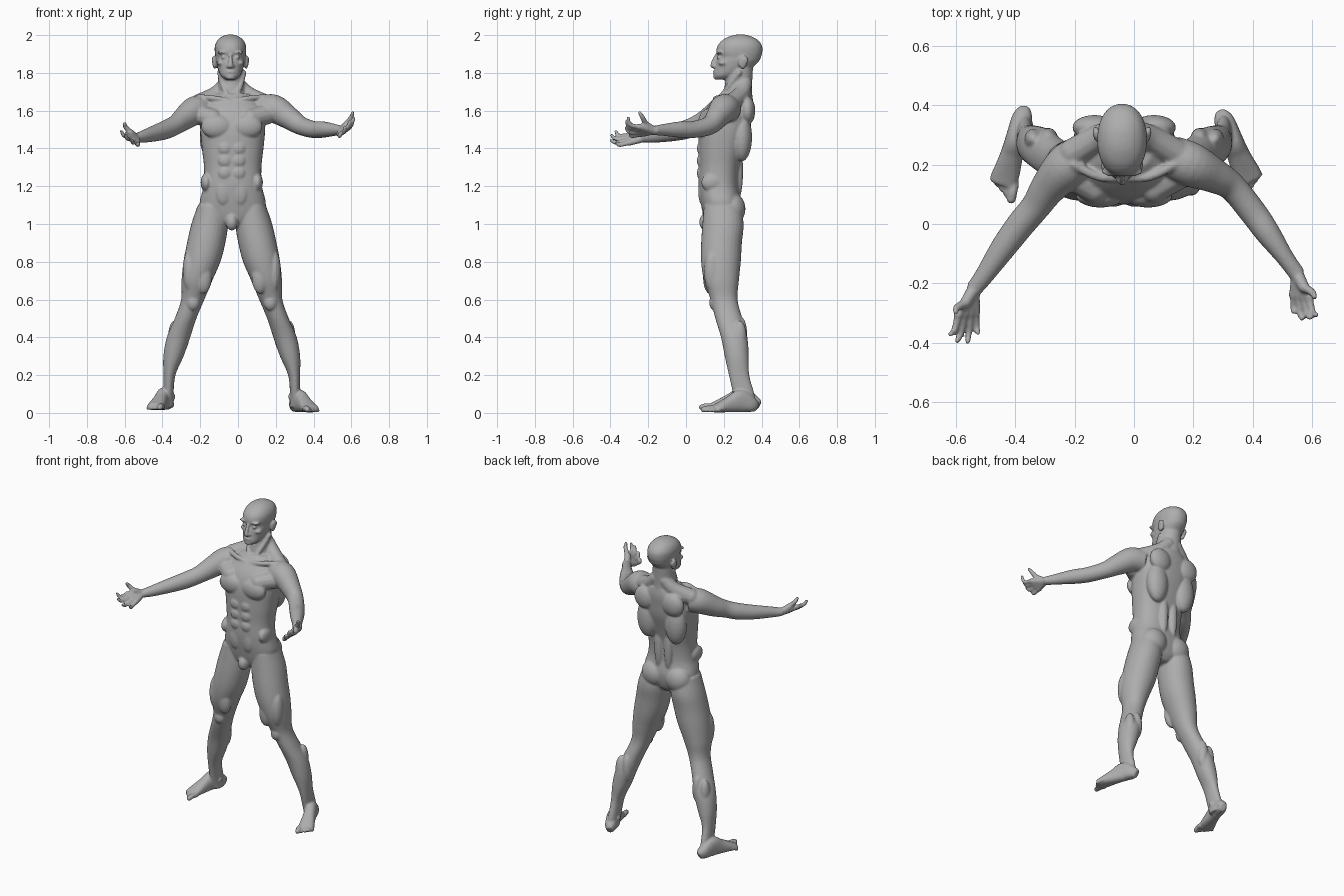
import bpy, bmesh, math
from mathutils import Vector, Matrix

cube = bpy.data.objects.get("Cube")
if cube:
    bpy.data.objects.remove(cube, do_unlink=True)

MID = -.033          # the body's plane of symmetry in x
UP = Vector((0, 0, 1))
bm = bmesh.new()


def spline(rows, steps=5):
    """Smoothly interpolate a list of equal-length sections."""
    result = []
    for i in range(len(rows) - 1):
        before, start = rows[max(i - 1, 0)], rows[i]
        end, after = rows[i + 1], rows[min(i + 2, len(rows) - 1)]
        for s in range(steps):
            t = s / steps
            result.append([q + t / 2 * (r - p + t * (2*p - 5*q + 4*r - w + t * (3*q - p - 3*r + w)))
                           for p, q, r, w in zip(before, start, end, after)])
    return result + [list(rows[-1])]


def loft(sections, power=2, upright=False, sides=28):
    """Skin rounded cross-sections given as x, y, z, half width, half depth."""
    rows = spline(sections)
    rings = []
    for i, row in enumerate(rows):
        across, depth = Vector((1, 0, 0)), Vector((0, 1, 0))
        if not upright:
            ahead = Vector(rows[min(i + 1, len(rows) - 1)][:3]) - Vector(rows[max(i - 1, 0)][:3])
            across = ahead.cross(UP).normalized()
            depth = across.cross(ahead).normalized()
        ring = []
        for k in range(sides):
            angle = math.tau * k / sides
            c, s = math.cos(angle), math.sin(angle)
            c = math.copysign(abs(c) ** (2 / power), c)
            s = math.copysign(abs(s) ** (2 / power), s)
            ring.append(bm.verts.new(Vector(row[:3]) + across * row[3] * c + depth * row[4] * s))
        rings.append(ring)
    for low, high in zip(rings, rings[1:]):
        for k in range(sides):
            n = (k + 1) % sides
            bm.faces.new((low[k], low[n], high[n], high[k]))
    bm.faces.new(rings[0][::-1])
    bm.faces.new(rings[-1])


def ball(centre, radii):
    bmesh.ops.create_icosphere(bm, subdivisions=3, radius=1,
                               matrix=Matrix.LocRotScale(Vector(centre), None, Vector(radii)))


def cord(points, start, end):
    """A round-ended tapering strand through the given points."""
    n = len(points) - 1
    radii = [start + (end - start) * i / n for i in range(n + 1)]
    loft([(*p, r, r) for p, r in zip(points, radii)], sides=12)
    ball(points[0], [start] * 3)
    ball(points[-1], [end] * 3)


def pair(x, y, z, radii):
    """A muscle on both sides of the body."""
    for side in (-1, 1):
        ball((MID + side * x, y, z), radii)


def pair_cord(points, start, end):
    for side in (-1, 1):
        cord([(MID + side * x, y, z) for x, y, z in points], start, end)


def stack(rows, x, power):
    """Upright loft from rows of height, front, back and half width."""
    loft([(x, (f + b) / 2, z, w, (b - f) / 2) for z, f, b, w in rows], power, True, 40)


# Torso
stack([(.98, .13, .25, .05), (1.02, .10, .28, .13), (1.1, .08, .295, .175), (1.2, .066, .28, .155),
       (1.3, .068, .285, .152), (1.4, .066, .31, .163), (1.5, .068, .34, .172),
       (1.58, .09, .35, .17), (1.64, .13, .355, .15), (1.69, .18, .35, .09)], MID + .005, 2.4)

# Chest, belly, back and seat muscles
pair(.08, .095, 1.515, (.083, .04, .062))
for height in (1.4, 1.335, 1.27):
    pair(.036, .075, height, (.035, .017, .034))
pair(.045, .085, 1.17, (.04, .02, .07))
pair(.135, .14, 1.22, (.03, .06, .05))
pair(.1, .295, 1.46, (.07, .055, .13))
pair(.1, .325, 1.6, (.075, .042, .075))
pair(.035, .28, 1.28, (.028, .022, .14))
pair(.085, .245, 1.08, (.085, .07, .085))
ball((MID, .105, 1.01), (.032, .035, .045))

# Neck, shoulder slopes, neck tendons and collar bones
loft([(MID, .275, 1.62, .09, .08), (-.035, .275, 1.7, .074, .075),
      (-.037, .28, 1.76, .069, .071), (-.04, .285, 1.83, .065, .07)], upright=True)
pair_cord([(.03, .31, 1.74), (.085, .29, 1.685), (.17, .24, 1.64)], .04, .05)
pair_cord([(.062, .28, 1.8), (.045, .225, 1.73), (.015, .175, 1.66)], .016, .012)
pair_cord([(.02, .155, 1.652), (.09, .16, 1.665), (.17, .2, 1.672)], .014, .016)
pair_cord([(.1, .12, 1.56), (.18, .17, 1.58)], .05, .055)

# Head
HEAD = -.04
stack([(1.764, .16, .22, .025), (1.785, .147, .27, .05), (1.82, .153, .34, .066), (1.86, .158, .385, .076),
       (1.885, .168, .397, .079), (1.91, .16, .404, .083), (1.945, .168, .402, .082),
       (1.975, .195, .38, .067), (1.995, .235, .34, .04), (2.003, .27, .31, .013)], HEAD, 2.15)
cord([(HEAD, .158, 1.89), (HEAD, .146, 1.86), (HEAD, .142, 1.838)], .009, .014)
ball((HEAD, .155, 1.807), (.027, .012, .007))
ball((HEAD, .157, 1.795), (.023, .012, .007))
ball((HEAD, .16, 1.777), (.024, .016, .013))
for side in (-1, 1):
    ball((HEAD + side * .013, .152, 1.835), (.01, .012, .009))
    ball((HEAD + side * .036, .174, 1.882), (.014, .012, .009))
    ball((HEAD + side * .038, .178, 1.908), (.032, .018, .009))
    ball((HEAD + side * .052, .196, 1.853), (.02, .025, .014))
    ball((HEAD + side * .083, .3, 1.855), (.013, .024, .034))
    ball((HEAD + side * .09, .308, 1.867), (.009, .022, .024))

# Legs: height, inner, outer, front, back
LEG = [(1.1, .03, .18, .095, .29), (1, .02, .214, .087, .305), (.9, .034, .237, .08, .296),
       (.8, .06, .256, .08, .29), (.7, .103, .266, .095, .28), (.6, .145, .268, .13, .273),
       (.5, .187, .302, .155, .298), (.4, .22, .344, .185, .325), (.3, .255, .362, .205, .332),
       (.2, .298, .362, .227, .335), (.1, .308, .362, .25, .362), (.03, .305, .36, .275, .37)]
for side in (-1, 1):
    loft([(MID + side * (i + o) / 2, (f + b) / 2, z, (o - i) / 2, (b - f) / 2)
          for z, i, o, f, b in LEG], 2.1, True)
pair(.205, .153, .585, (.036, .03, .045))
pair(.15, .125, .72, (.045, .035, .09))
pair(.225, .14, .75, (.035, .045, .11))
pair(.255, .288, .42, (.032, .036, .09))
pair(.305, .285, .4, (.032, .036, .09))
pair(.333, .305, .085, (.036, .024, .024))


def foot(side, heel, toe, lift):
    heel, toe = Vector((*heel, lift)), Vector((*toe, lift))
    ahead = toe - heel
    outward = Vector((-ahead.y, ahead.x, 0)).normalized()
    outward *= side if outward.x > 0 else -side
    loft([(*(heel + ahead * f + UP * h / 2), w, h / 2) for f, w, h in
          ((-.06, .018, .05), (.05, .034, .08), (.28, .036, .12), (.5, .038, .09),
           (.75, .045, .055), (.9, .043, .036))], 2.4)
    for k in range(5):
        r = .016 if k == 0 else .011
        spread = outward * (k - 2) * .018
        root = heel + ahead * (.85 - .03 * k) + spread + UP * .02
        tip = heel + ahead * (1.04 - .045 * k) + spread * 1.1 + UP * r
        cord([root, (root + tip) / 2 + UP * .004, tip], r, r)


# Feet
foot(1, (.298, .36), (.4, .118), .002)
foot(-1, (-.372, .372), (-.448, .105), .014)


def hand(wrist, index, little, thumb, tips):
    """Palm bones fanning from the wrist, then curled fingers and the thumb."""
    wrist, index, little, thumb = map(Vector, (wrist, index, little, thumb))
    for k, tip in enumerate(tips):
        knuckle = index.lerp(little, k / 3)
        tip = Vector(tip)
        bend = (knuckle + tip) / 2 + Vector((0, -.02, -.012))
        cord([wrist.lerp(knuckle, .1), knuckle], .021, .016)
        cord([knuckle, bend, tip], .013, .0095)
    base = wrist.lerp(index, .55) + UP * .02
    cord([wrist, base], .022, .019)
    cord([base, base.lerp(thumb, .5) + (index - little) * .2, thumb], .016, .01)


# Left arm and hand
loft([(.12, .23, 1.61, .07, .07), (.19, .2, 1.61, .075, .075), (.265, .165, 1.565, .06, .062),
      (.33, .125, 1.522, .048, .05), (.4, .04, 1.5, .046, .045), (.45, -.03, 1.5, .042, .043),
      (.51, -.115, 1.498, .03, .032), (.55, -.17, 1.495, .028, .024)])
hand((.55, -.17, 1.495), (.59, -.248, 1.515), (.537, -.24, 1.475), (.607, -.245, 1.588),
     [(.613, -.305, 1.56), (.592, -.315, 1.545), (.565, -.317, 1.51), (.538, -.295, 1.48)])

# Right arm and hand
loft([(-.18, .23, 1.61, .07, .07), (-.23, .19, 1.6, .075, .075), (-.29, .12, 1.555, .06, .062),
      (-.33, .06, 1.525, .05, .052), (-.38, 0, 1.5, .048, .05), (-.44, -.08, 1.48, .043, .043),
      (-.505, -.175, 1.462, .032, .032), (-.54, -.22, 1.455, .028, .024)])
hand((-.54, -.22, 1.455), (-.592, -.305, 1.47), (-.533, -.3, 1.43), (-.6, -.295, 1.532),
     [(-.617, -.37, 1.49), (-.595, -.393, 1.468), (-.56, -.395, 1.442), (-.525, -.365, 1.43)])

# Fuse everything into one continuous skin
mesh = bpy.data.meshes.new("body")
bmesh.ops.recalc_face_normals(bm, faces=bm.faces)
bm.to_mesh(mesh)
bm.free()
body = bpy.data.objects.new("body", mesh)
bpy.context.collection.objects.link(body)
fuse = body.modifiers.new("fuse", 'REMESH')
fuse.mode = 'VOXEL'
fuse.voxel_size = .006
soften = body.modifiers.new("soften", 'SMOOTH')
soften.factor = .5
soften.iterations = 5

bpy.ops.object.select_all(action='DESELECT')
body.select_set(True)
bpy.context.view_layer.objects.active = body
for modifier in ("fuse", "soften"):
    bpy.ops.object.modifier_apply(modifier=modifier)
bpy.ops.object.shade_smooth_by_angle(angle=math.radians(60))

# Plain grey skin
skin = bpy.data.materials.new("grey skin")
skin.use_nodes = True
grey = (.42, .42, .42, 1)
skin.diffuse_color = grey
skin.node_tree.nodes["Principled BSDF"].inputs["Base Color"].default_value = grey
body.data.materials.clear()
body.data.materials.append(skin)
